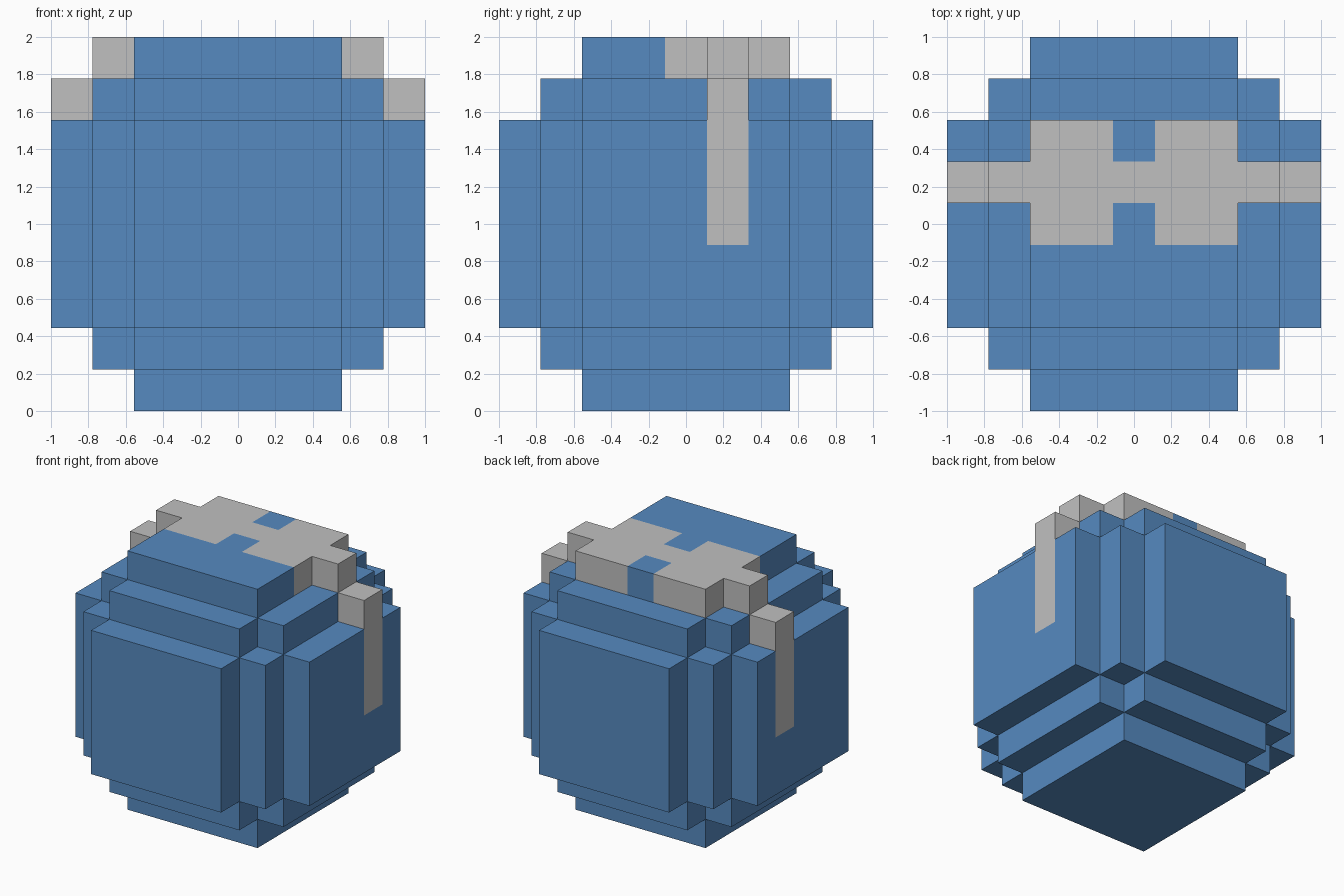
import bpy
import bmesh
import math
from mathutils import Vector

if "Cube" in bpy.data.objects:
    bpy.data.objects.remove(bpy.data.objects["Cube"])

UNIT = 2 / 9  # the model is nine blocks across


def material(name, color):
    m = bpy.data.materials.new(name)
    m.diffuse_color = (*color, 1)
    m.use_nodes = True
    m.node_tree.nodes["Principled BSDF"].inputs["Base Color"].default_value = m.diffuse_color
    return m


def block_shell(name, cells, solid, mat):
    """Outer faces of the given blocks, hidden where another block touches."""
    bm = bmesh.new()
    for cell in cells:
        for axis in range(3):
            for sign in (-1, 1):
                step = [0, 0, 0]
                step[axis] = sign
                if tuple(c + s for c, s in zip(cell, step)) in solid:
                    continue
                corners = [(-1, -1), (1, -1), (1, 1), (-1, 1)][::sign]
                verts = []
                for u, v in corners:
                    p = Vector(cell)
                    p[axis] += sign / 2
                    p[(axis + 1) % 3] += u / 2
                    p[(axis + 2) % 3] += v / 2
                    verts.append(bm.verts.new(p * UNIT + Vector((0, 0, 1))))
                bm.faces.new(verts)
    # Merge the block faces into large flat panels
    bmesh.ops.remove_doubles(bm, verts=bm.verts, dist=0.001)
    bmesh.ops.dissolve_limit(bm, angle_limit=math.radians(1),
                             verts=bm.verts, edges=bm.edges)
    mesh = bpy.data.meshes.new(name)
    bm.to_mesh(mesh)
    bm.free()
    mesh.materials.append(mat)
    obj = bpy.data.objects.new(name, mesh)
    bpy.context.collection.objects.link(obj)
    return obj


blue = material("blue", (0.093, 0.254, 0.527))
grey = material("light grey", (0.527, 0.527, 0.527))

# Stepped ball: three long bars and three wide slabs crossing at the centre
ball = set()
R = range(-4, 5)
for x in R:
    for y in R:
        for z in R:
            a, b, c = sorted((abs(x), abs(y), abs(z)))
            if b <= 2 or (a <= 2 and c <= 3):
                ball.add((x, y, z))

# Grey band: top bar, two square pads, stepped shoulders and side strips
band = {(x, 1, 4) for x in range(-3, 4)}
for side in (-1, 1):
    band |= {(side * x, y, 4) for x in (1, 2) for y in (0, 1, 2)}
    band |= {(side * 4, 1, z) for z in range(0, 4)}

solid = ball | band
block_shell("ball_body", sorted(ball - band), solid, blue)
block_shell("top_band", sorted(band), solid, grey)
